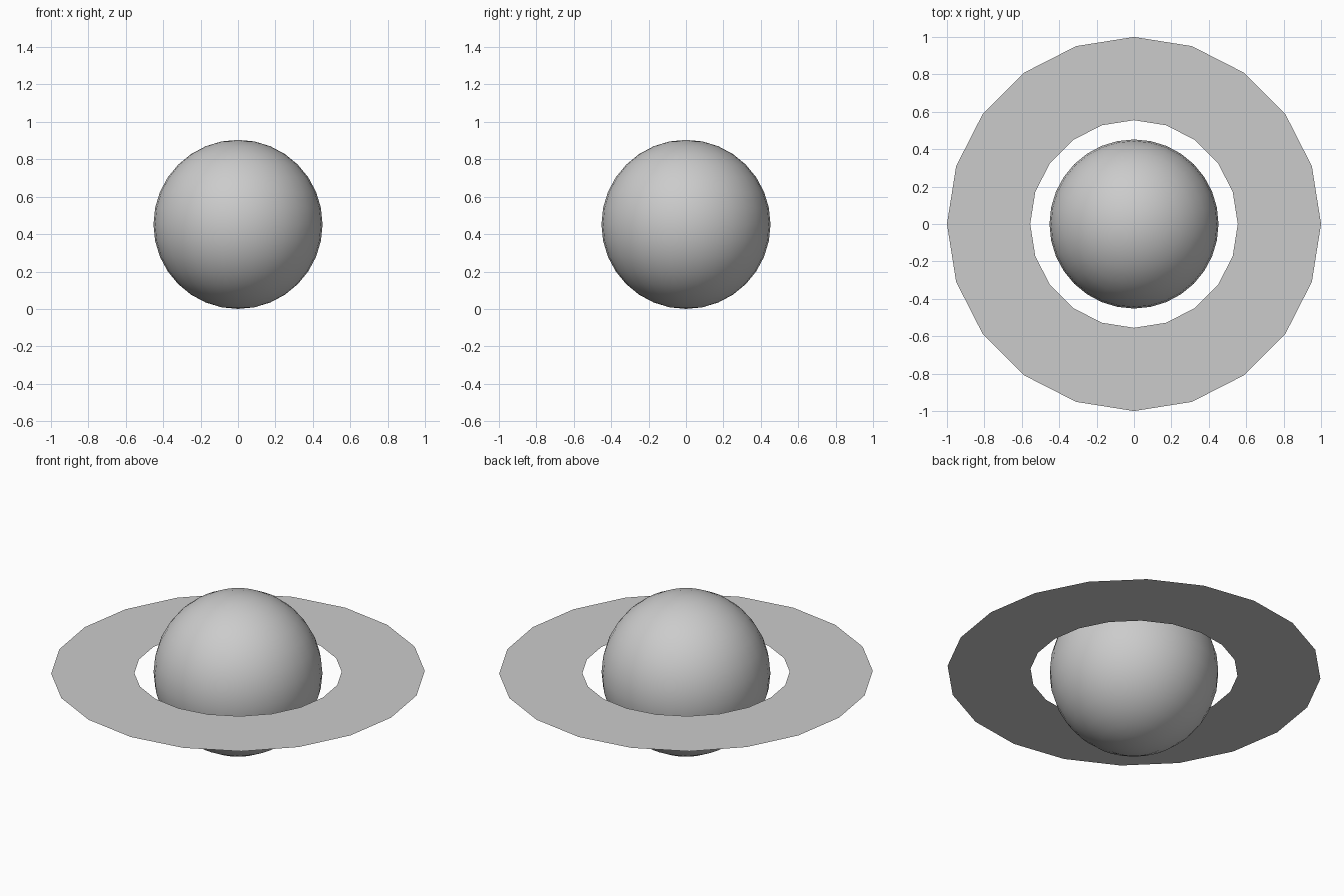
import bpy, bmesh, math

if "Cube" in bpy.data.objects:
    bpy.data.objects.remove(bpy.data.objects["Cube"])

R = 0.452                      # planet radius, also height of its centre
RING_IN, RING_OUT, SIDES = 0.555, 1.0, 20

# Planet: smooth ball resting on the ground
bpy.ops.mesh.primitive_uv_sphere_add(segments=32, ring_count=16, radius=R, location=(0, 0, R))
planet = bpy.context.object
planet.name = "planet"
bpy.ops.object.shade_smooth()

# Ring: paper-thin flat band around the equator
bm = bmesh.new()


def loop(radius):
    return [bm.verts.new((radius * math.cos(math.tau * i / SIDES),
                          radius * math.sin(math.tau * i / SIDES), 0))
            for i in range(SIDES)]


inner, outer = loop(RING_IN), loop(RING_OUT)
for i in range(SIDES):
    j = (i + 1) % SIDES
    bm.faces.new((inner[i], outer[i], outer[j], inner[j]))
mesh = bpy.data.meshes.new("ring")
bm.to_mesh(mesh)
bm.free()
ring = bpy.data.objects.new("ring", mesh)
ring.location.z = R
bpy.context.collection.objects.link(ring)
